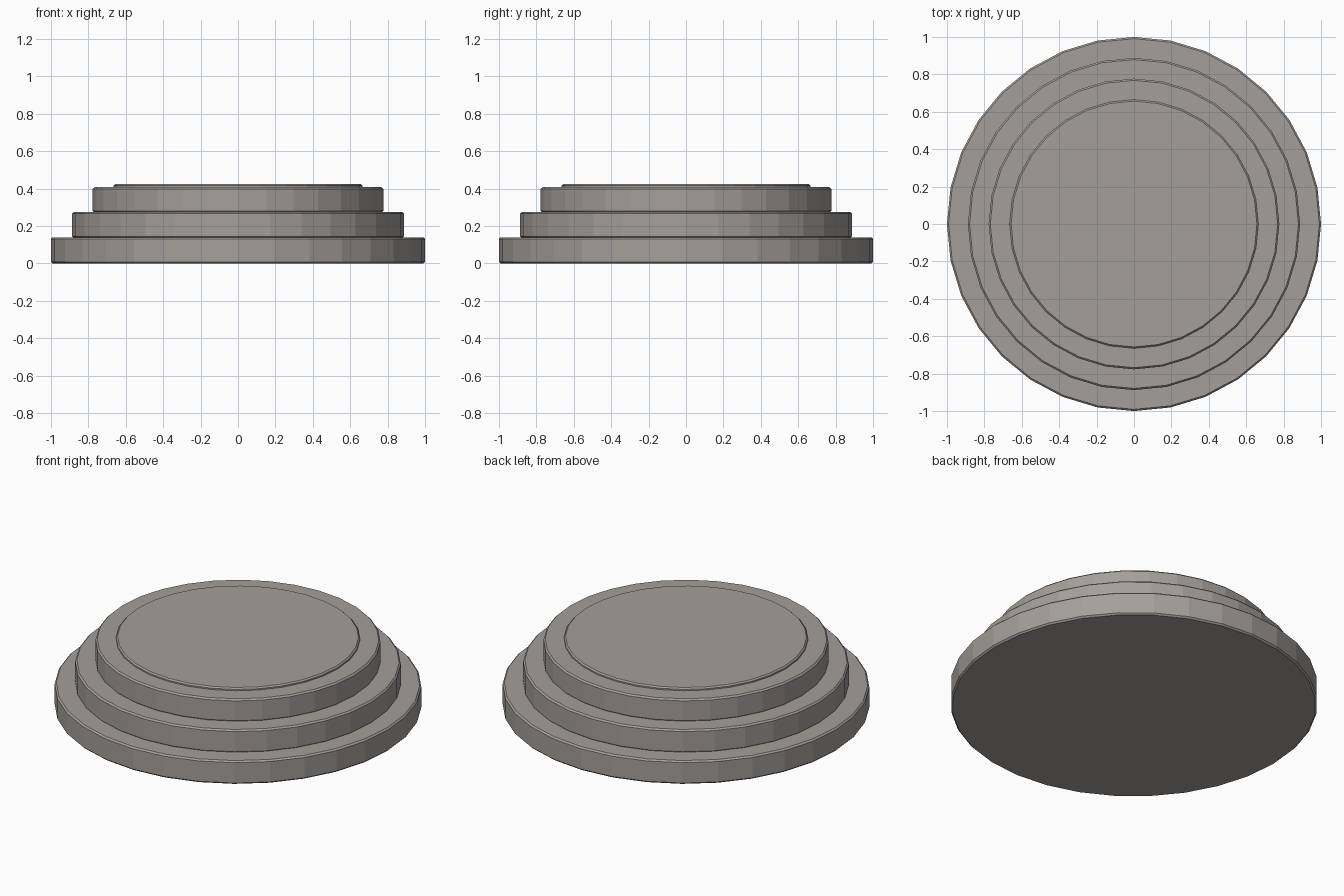
import bpy, bmesh, math

if "Cube" in bpy.data.objects:
    bpy.data.objects.remove(bpy.data.objects["Cube"])

SIDES = 32

stone = bpy.data.materials.new("warm grey stone")
stone.diffuse_color = (0.37, 0.347, 0.327, 1.0)
stone.use_nodes = True
stone.node_tree.nodes["Principled BSDF"].inputs["Base Color"].default_value = stone.diffuse_color


def disc(name, radius, z0, z1, bevel, bevel_bottom=True):
    """Low-poly round slab with narrow chamfered rims."""
    low = bevel if bevel_bottom else 0.0
    profile = [(radius - low, z0)] if low else []
    profile += [(radius, z0 + low), (radius, z1 - bevel), (radius - bevel, z1)]
    bm = bmesh.new()
    rings = []
    for r, z in profile:
        rings.append([bm.verts.new((r * math.cos(2 * math.pi * i / SIDES),
                                    r * math.sin(2 * math.pi * i / SIDES), z))
                      for i in range(SIDES)])
    for a, b in zip(rings, rings[1:]):
        for i in range(SIDES):
            j = (i + 1) % SIDES
            bm.faces.new((a[i], a[j], b[j], b[i]))
    bm.faces.new(rings[0][::-1])
    bm.faces.new(rings[-1])
    mesh = bpy.data.meshes.new(name)
    bm.to_mesh(mesh)
    bm.free()
    mesh.materials.append(stone)
    obj = bpy.data.objects.new(name, mesh)
    bpy.context.collection.objects.link(obj)
    return obj


# Three stacked round steps
disc("lower_step", 1.0, 0.0, 0.14, 0.009)
disc("middle_step", 0.888, 0.136, 0.275, 0.009)
disc("upper_step", 0.777, 0.271, 0.408, 0.009)
# Thin raised plate on top
disc("top_plate", 0.665, 0.405, 0.424, 0.008, bevel_bottom=False)
